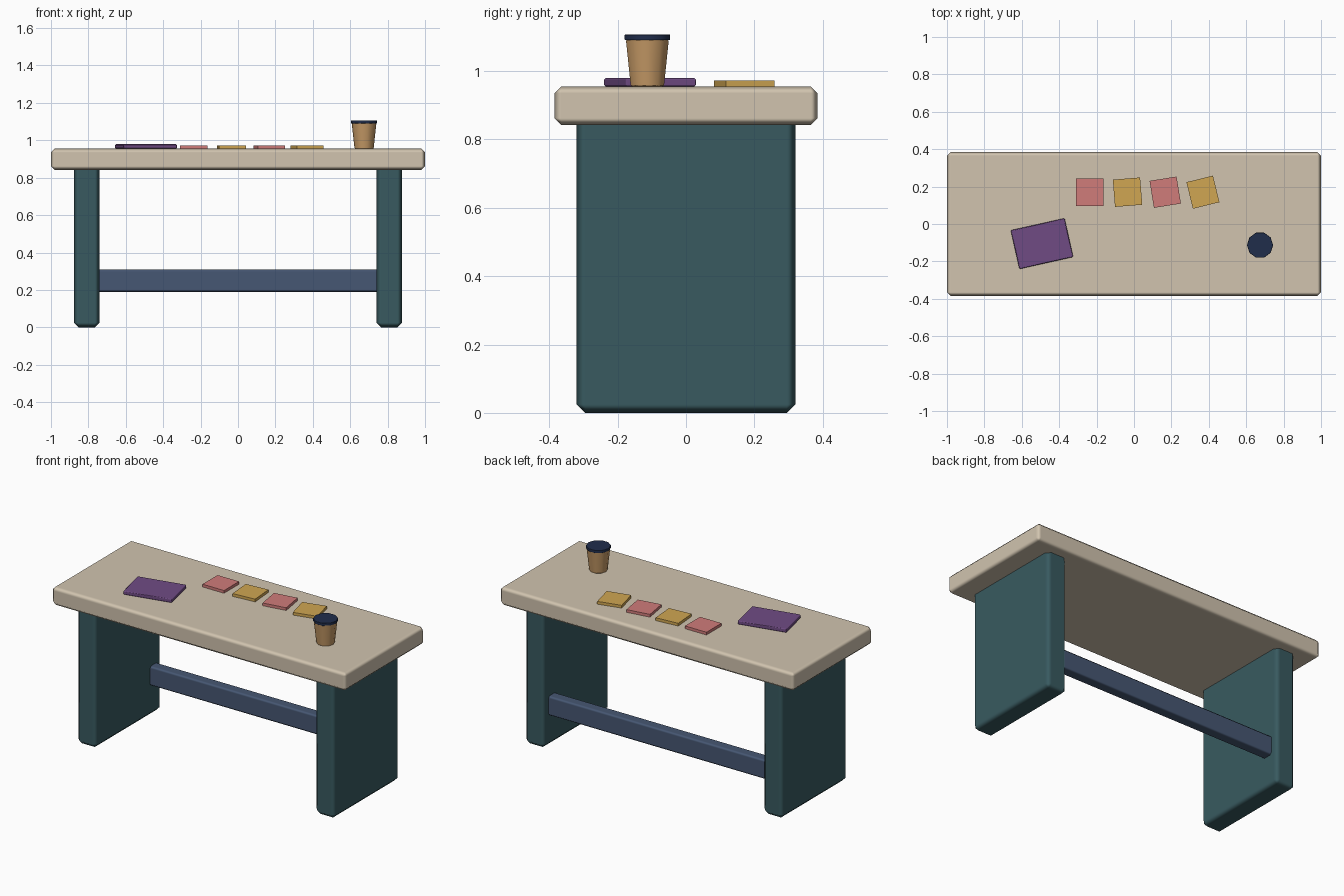
import bpy, bmesh, math

if "Cube" in bpy.data.objects:
    bpy.data.objects.remove(bpy.data.objects["Cube"])


def mat(name, r, g, b):
    # sRGB 0-255 to linear flat colour
    lin = [((c / 255 + 0.055) / 1.055) ** 2.4 for c in (r, g, b)]
    m = bpy.data.materials.new(name)
    m.diffuse_color = (*lin, 1)
    m.use_nodes = True
    m.node_tree.nodes["Principled BSDF"].inputs["Base Color"].default_value = m.diffuse_color
    return m


WOOD = mat("pale_wood", 209, 196, 175)
TEAL = mat("dark_teal", 56, 90, 96)
BLUE = mat("slate_blue", 70, 87, 115)
PURPLE = mat("purple", 112, 75, 132)
PINK = mat("pink", 208, 124, 122)
YELLOW = mat("mustard", 208, 166, 82)
CARD = mat("cardboard", 198, 154, 102)
NAVY = mat("navy", 32, 45, 75)


def finish(name, bm, material, bevel, smooth):
    me = bpy.data.meshes.new(name)
    bm.to_mesh(me)
    bm.free()
    me.materials.append(material)
    ob = bpy.data.objects.new(name, me)
    bpy.context.collection.objects.link(ob)
    for p in me.polygons:
        p.use_smooth = smooth
    if bevel:
        mod = ob.modifiers.new("chamfer", "BEVEL")
        mod.width = bevel
        mod.segments = 1
        mod.limit_method = 'ANGLE'
        mod.angle_limit = math.radians(50)
        mod.harden_normals = smooth
    return ob


def box(name, size, centre, material, bevel=0.0, turn=0.0):
    bm = bmesh.new()
    bmesh.ops.create_cube(bm, size=1)
    bmesh.ops.scale(bm, vec=size, verts=bm.verts)
    ob = finish(name, bm, material, bevel, bevel > 0)
    ob.location = centre
    ob.rotation_euler.z = turn
    return ob


def tapered(name, r0, r1, z0, z1, xy, material, bevel):
    bm = bmesh.new()
    bmesh.ops.create_cone(bm, cap_ends=True, segments=10, radius1=r0, radius2=r1, depth=z1 - z0)
    ob = finish(name, bm, material, bevel, True)
    ob.location = (*xy, (z0 + z1) / 2)
    ob.rotation_euler.z = math.radians(18)  # vertices on the x axis
    return ob


TOP = 0.955

# Table
box("tabletop", (2, 0.77, 0.113), (0, 0, TOP - 0.0565), WOOD, 0.02)
for side, label in ((-1, "left"), (1, "right")):
    box(label + "_leg_panel", (0.136, 0.64, 0.875), (side * 0.809, 0, 0.4375), TEAL, 0.025)
box("stretcher", (1.56, 0.07, 0.12), (0, 0.24, 0.25), BLUE, 0.012)

# Notebook
box("notebook", (0.295, 0.212, 0.024), (-0.492, -0.105, TOP + 0.012), PURPLE, 0.005, 0.22)

# Row of gradually turned cards
for i in range(4):
    box(f"card_{i + 1}", (0.146, 0.146, 0.017), (-0.236 + 0.2015 * i, 0.17, TOP + 0.0085),
        YELLOW if i % 2 else PINK, 0, 0.08 * i)

# Cup and lid
tapered("cup", 0.051, 0.066, TOP, 1.092, (0.674, -0.113), CARD, 0.004)
tapered("cup_lid", 0.07, 0.07, 1.09, 1.107, (0.674, -0.113), NAVY, 0.002)
